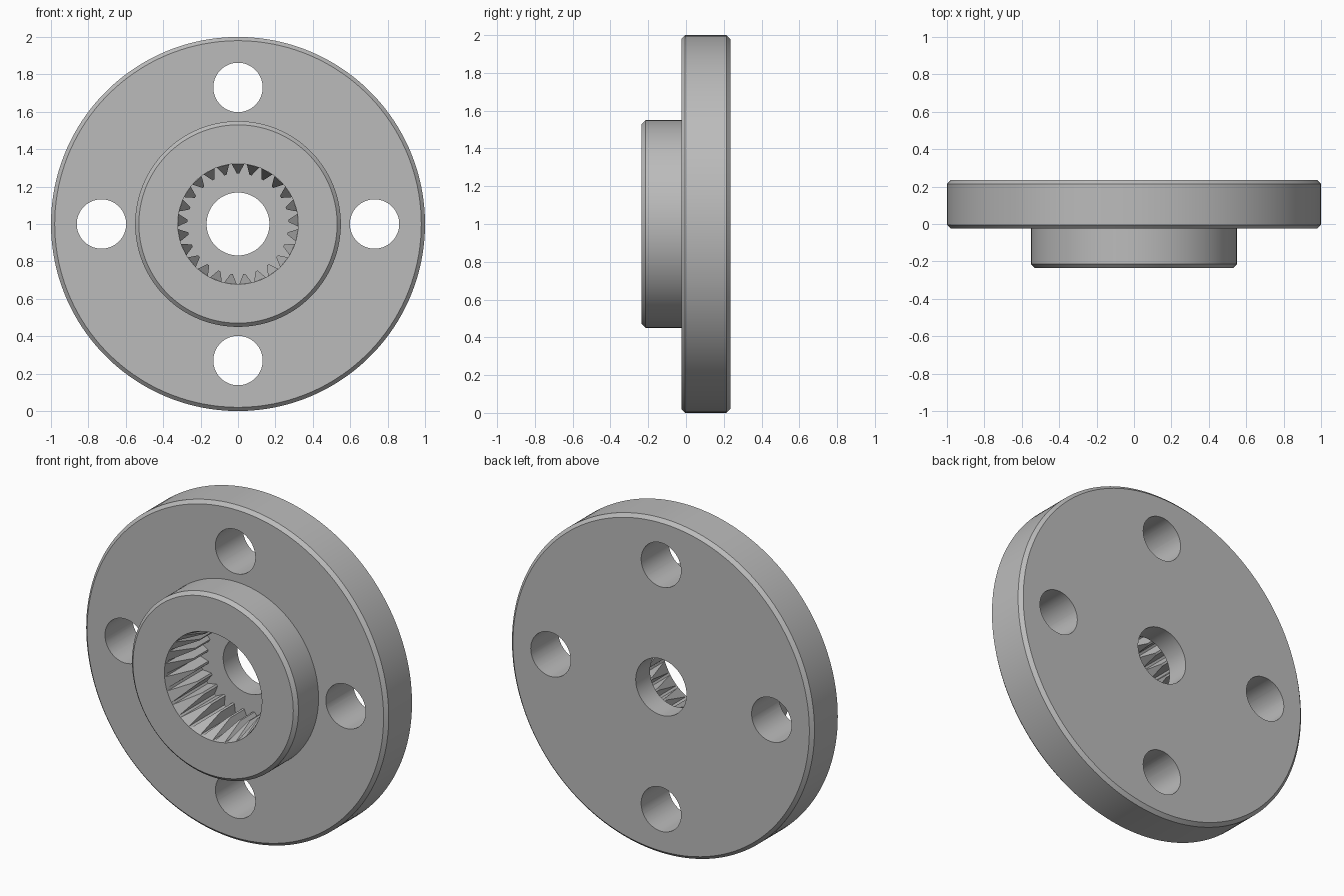
import bpy, bmesh, math

if "Cube" in bpy.data.objects:
    bpy.data.objects.remove(bpy.data.objects["Cube"])

SEGMENTS = 150
FRONT, BACK, STEP, FLOOR = -0.235, 0.235, -0.025, 0.10
TEETH = 25

grey = bpy.data.materials.new("neutral grey")
grey.diffuse_color = (0.5, 0.5, 0.5, 1)
grey.use_nodes = True
grey.node_tree.nodes["Principled BSDF"].inputs["Base Color"].default_value = grey.diffuse_color


def polar(r, a, y):
    """Point around the horizontal wheel axis."""
    return (r * math.cos(a), y, 1 + r * math.sin(a))


def finish(name, bm):
    bmesh.ops.recalc_face_normals(bm, faces=bm.faces)
    mesh = bpy.data.meshes.new(name)
    bm.to_mesh(mesh)
    bm.free()
    mesh.materials.append(grey)
    ob = bpy.data.objects.new(name, mesh)
    bpy.context.collection.objects.link(ob)
    return ob


# Flange, hub, socket and bore turned from one closed profile (radius, y)
c = 0.02
profile = [
    (0.168, BACK), (1 - c, BACK), (1, BACK - c), (1, STEP + c), (1 - c, STEP),
    (0.55, STEP), (0.55, FRONT + c), (0.55 - c, FRONT),
    (0.322, FRONT), (0.322, FLOOR), (0.168, FLOOR),
]
bm = bmesh.new()
rings = [[bm.verts.new(polar(r, 2 * math.pi * i / SEGMENTS, y)) for r, y in profile]
         for i in range(SEGMENTS)]
for i in range(SEGMENTS):
    a, b = rings[i], rings[(i + 1) % SEGMENTS]
    for j in range(len(profile)):
        k = (j + 1) % len(profile)
        bm.faces.new((a[j], a[k], b[k], b[j]))
flange = finish("flanged_hub", bm)

# Four mounting holes
for i in range(4):
    a = i * math.pi / 2
    bpy.ops.mesh.primitive_cylinder_add(vertices=64, radius=0.132, depth=1,
                                        location=polar(0.73, a, 0.1),
                                        rotation=(math.pi / 2, 0, 0))
    cutter = bpy.context.object
    cutter.name = f"hole_cutter_{i + 1}"
    cutter.data.materials.append(grey)
    cutter.hide_render = True
    cut = flange.modifiers.new(f"mounting_hole_{i + 1}", 'BOOLEAN')
    cut.operation, cut.solver, cut.object = 'DIFFERENCE', 'EXACT', cutter
    bpy.context.view_layer.objects.active = flange
    bpy.ops.object.modifier_apply(modifier=cut.name)
    bpy.data.objects.remove(cutter)

bpy.ops.object.select_all(action='DESELECT')
flange.select_set(True)
bpy.context.view_layer.objects.active = flange
bpy.ops.object.shade_smooth_by_angle(angle=math.radians(30))

# Spline teeth inside the socket, crests sloping in from the rim
bm = bmesh.new()
pitch = 2 * math.pi / TEETH
for i in range(TEETH):
    mid = math.pi / 2 + i * pitch

    def section(y_base, y_crest):
        return [bm.verts.new(polar(r, mid + s * pitch, y)) for r, s, y in (
            (0.323, -0.42, y_base), (0.27, -0.09, y_crest),
            (0.27, 0.09, y_crest), (0.323, 0.42, y_base))]

    near = section(FRONT + 0.001, FRONT + 0.2)
    far = section(FLOOR, FLOOR)
    bm.faces.new(near)
    bm.faces.new(far[::-1])
    for j in range(4):
        k = (j + 1) % 4
        bm.faces.new((near[j], near[k], far[k], far[j]))
finish("spline_teeth", bm)
